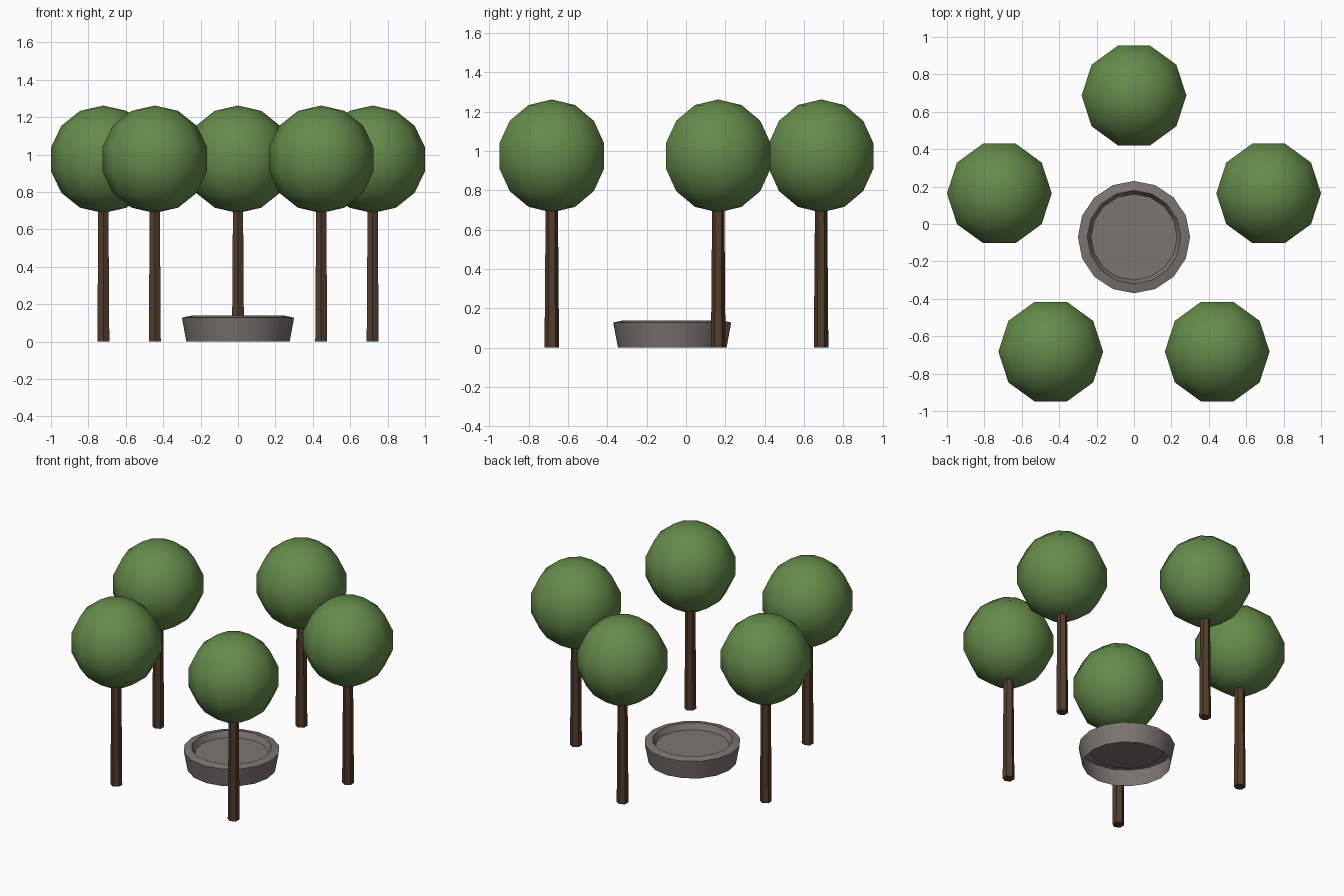
import bpy, bmesh
from math import sin, cos, pi

if "Cube" in bpy.data.objects:
    bpy.data.objects.remove(bpy.data.objects["Cube"])

CY = -0.07  # centre of the grove


def material(name, rgb):
    m = bpy.data.materials.new(name)
    m.diffuse_color = (*rgb, 1)
    m.use_nodes = True
    m.node_tree.nodes["Principled BSDF"].inputs["Base Color"].default_value = m.diffuse_color
    return m


def lathe(name, profile, sides, loc, mat, phase=0.0, smooth=None):
    """Revolve (radius, z) points; radius 0 makes a pole."""
    bm = bmesh.new()
    rings = []
    for r, z in profile:
        if r == 0:
            rings.append([bm.verts.new((0, 0, z))] * sides)
        else:
            rings.append([bm.verts.new((r * cos(phase + 2 * pi * i / sides),
                                        r * sin(phase + 2 * pi * i / sides), z))
                          for i in range(sides)])
    for a, b in zip(rings, rings[1:]):
        for i in range(sides):
            j = (i + 1) % sides
            bm.faces.new(list(dict.fromkeys((a[i], a[j], b[j], b[i]))))
    me = bpy.data.meshes.new(name)
    bm.to_mesh(me)
    bm.free()
    me.materials.append(mat)
    ob = bpy.data.objects.new(name, me)
    ob.location = loc
    bpy.context.collection.objects.link(ob)
    if smooth:
        bpy.ops.object.select_all(action='DESELECT')
        ob.select_set(True)
        bpy.context.view_layer.objects.active = ob
        bpy.ops.object.shade_smooth_by_angle(angle=smooth)
    return ob


leaf = material("leaf", (0.13, 0.26, 0.07))
bark = material("bark", (0.085, 0.045, 0.025))
stone = material("stone", (0.19, 0.18, 0.16))

# Ball crown: 10 segments, 7 bands
R = 0.2872
crown = [(0, -R)] + [(R * sin(k * pi / 7), -R * cos(k * pi / 7)) for k in range(1, 7)] + [(0, R)]
# Six-sided tapering trunk
trunk = [(0, 0), (0.037, 0), (0.031, 0.75), (0, 0.75)]

# Five trees in a ring
for n in range(5):
    a = pi / 2 + n * 2 * pi / 5
    x, y = 0.757 * cos(a), CY + 0.757 * sin(a)
    lathe(f"tree_trunk_{n + 1}", trunk, 6, (x, y, 0), bark, phase=pi / 2)
    lathe(f"tree_crown_{n + 1}", crown, 10, (x, y, 0.975), leaf, smooth=pi / 3)

# Stone basin: flared wall, sloping rim, shallow floor, open underneath
lathe("basin", [(0.276, 0), (0.30, 0.128), (0.25, 0.139), (0.23, 0.1), (0, 0.1)],
      16, (0, CY, 0), stone, smooth=pi / 6)
